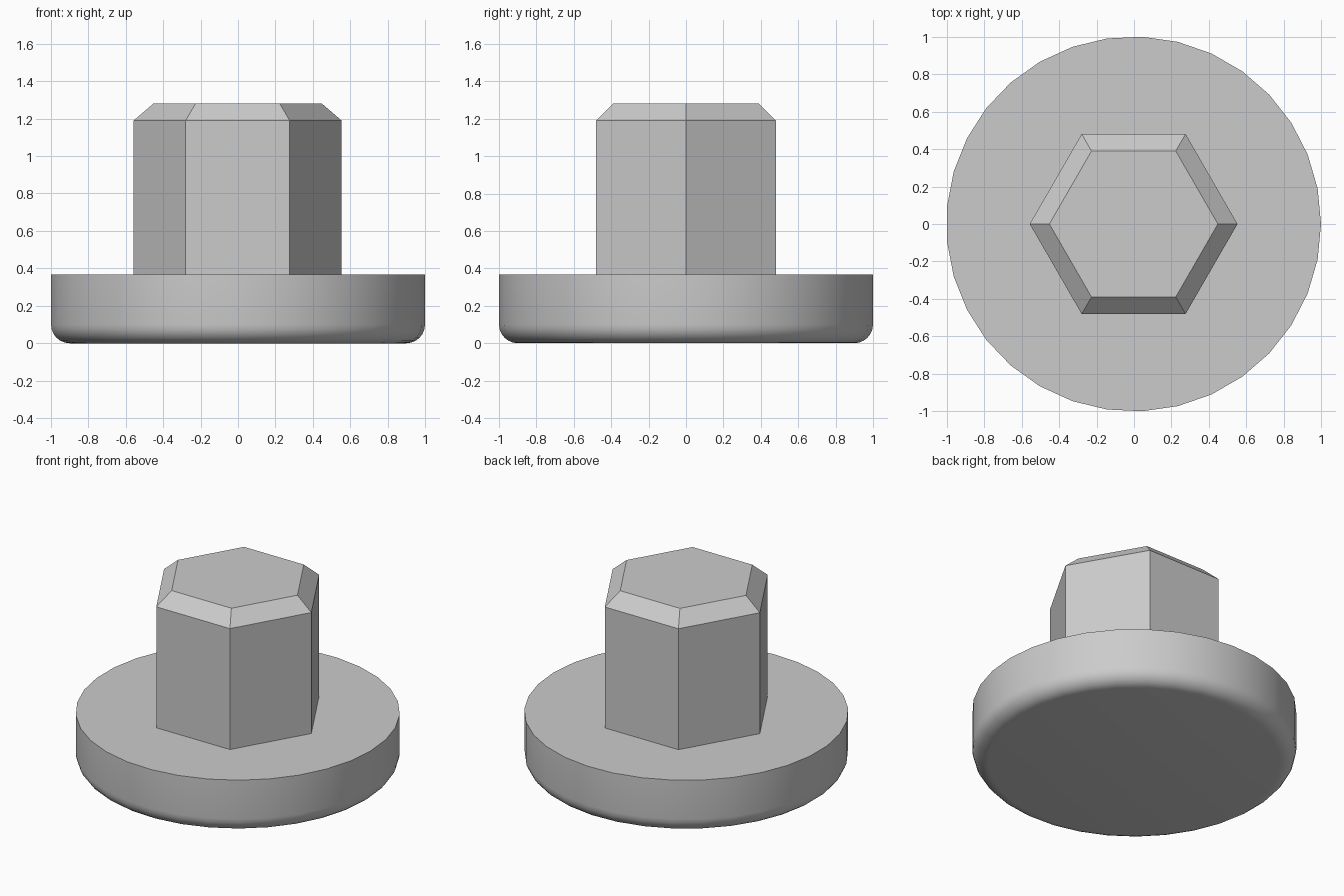
import bpy
import math

cube = bpy.data.objects.get("Cube")
if cube:
    bpy.data.objects.remove(cube, do_unlink=True)

CENTRE_X = -0.002

grey = bpy.data.materials.new("light_grey")
grey.use_nodes = True
colour = (0.6, 0.6, 0.6, 1)
grey.diffuse_color = colour
grey.node_tree.nodes["Principled BSDF"].inputs["Base Color"].default_value = colour


def turned_part(name, profile, sides):
    """Closed solid from (radius, height) rings, capped at both ends."""
    verts, faces = [], []
    for radius, z in profile:
        for i in range(sides):
            a = math.tau * i / sides
            verts.append((radius * math.cos(a) + CENTRE_X, radius * math.sin(a), z))
    for r in range(len(profile) - 1):
        for i in range(sides):
            j = (i + 1) % sides
            low, high = r * sides, (r + 1) * sides
            faces.append((low + i, low + j, high + j, high + i))
    faces.append(tuple(reversed(range(sides))))
    faces.append(tuple(range(len(verts) - sides, len(verts))))
    mesh = bpy.data.meshes.new(name)
    mesh.from_pydata(verts, [], faces)
    mesh.materials.append(grey)
    obj = bpy.data.objects.new(name, mesh)
    bpy.context.collection.objects.link(obj)
    return obj


# Round base with a rounded lower rim
R, ROUND, STEPS = 1.001, 0.1, 6
rim = []
for k in range(STEPS + 1):
    a = math.pi / 2 * k / STEPS
    rim.append((R - ROUND + ROUND * math.sin(a), ROUND - ROUND * math.cos(a)))
base = turned_part("round_base", rim + [(R, 0.366)], 33)
bpy.ops.object.select_all(action="DESELECT")
base.select_set(True)
bpy.context.view_layer.objects.active = base
bpy.ops.object.shade_smooth_by_angle(angle=math.radians(30))

# Hexagonal post with a chamfered top
turned_part("hex_post", [(0.555, 0.36), (0.555, 1.19), (0.45, 1.28)], 6)
